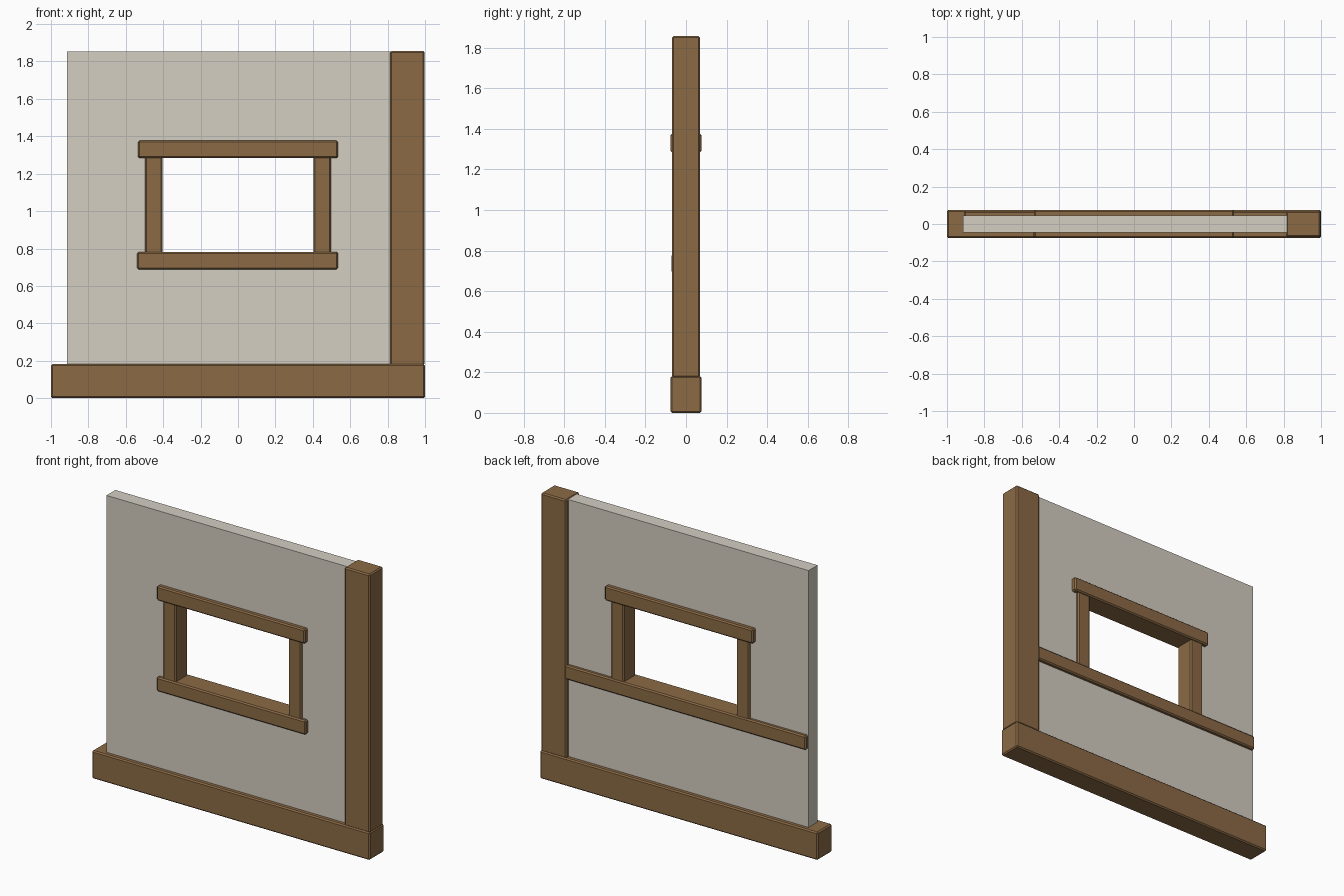
import bpy
import bmesh

if "Cube" in bpy.data.objects:
    bpy.data.objects.remove(bpy.data.objects["Cube"])


def material(name, rgb):
    mat = bpy.data.materials.new(name)
    mat.diffuse_color = (*rgb, 1)
    mat.use_nodes = True
    mat.node_tree.nodes["Principled BSDF"].inputs["Base Color"].default_value = mat.diffuse_color
    return mat


WOOD = material("wood", (0.26, 0.145, 0.06))
PLASTER = material("plaster", (0.66, 0.62, 0.54))


def add_object(name, bm, mat):
    mesh = bpy.data.meshes.new(name)
    bm.to_mesh(mesh)
    bm.free()
    mesh.materials.append(mat)
    obj = bpy.data.objects.new(name, mesh)
    bpy.context.collection.objects.link(obj)
    return obj


def timber(name, x, y, z, bevel=0.008):
    """Bevelled beam spanning the given (min, max) ranges."""
    bm = bmesh.new()
    bmesh.ops.create_cube(bm, size=1)
    for v in bm.verts:
        v.co = [r[0] if c < 0 else r[1] for c, r in zip(v.co, (x, y, z))]
    obj = add_object(name, bm, WOOD)
    mod = obj.modifiers.new("Bevel", 'BEVEL')
    mod.width = bevel
    mod.segments = 1
    return obj


# Plaster panel: a rectangular ring around the window, given thickness
def rectangle(x0, x1, z0, z1):
    return [(x0, 0, z0), (x1, 0, z0), (x1, 0, z1), (x0, 0, z1)]


bm = bmesh.new()
outer = [bm.verts.new(p) for p in rectangle(-0.915, 0.83, 0.17, 1.853)]
inner = [bm.verts.new(p) for p in rectangle(-0.45, 0.45, 0.735, 1.33)]
for i in range(4):
    j = (i + 1) % 4
    bm.faces.new((outer[i], outer[j], inner[j], inner[i]))
panel = add_object("wall_panel", bm, PLASTER)
solid = panel.modifiers.new("Thickness", 'SOLIDIFY')
solid.thickness = 0.092
solid.offset = 0

# Main frame
timber("base_beam", (-1, 1), (-0.076, 0.076), (0, 0.182))
timber("corner_post", (0.814, 0.997), (-0.07, 0.07), (0.175, 1.857))

# Window frame
timber("window_lintel", (-0.534, 0.534), (-0.076, 0.076), (1.283, 1.377))
for side, x in (("left", (-0.498, -0.404)), ("right", (0.404, 0.498))):
    timber("window_jamb_" + side, x, (-0.063, 0.063), (0.77, 1.295))

# Short sill in front, full-width rail behind
timber("window_sill", (-0.539, 0.535), (-0.071, 0.02), (0.689, 0.782))
timber("back_rail", (-0.91, 0.825), (-0.03, 0.07), (0.69, 0.782))
